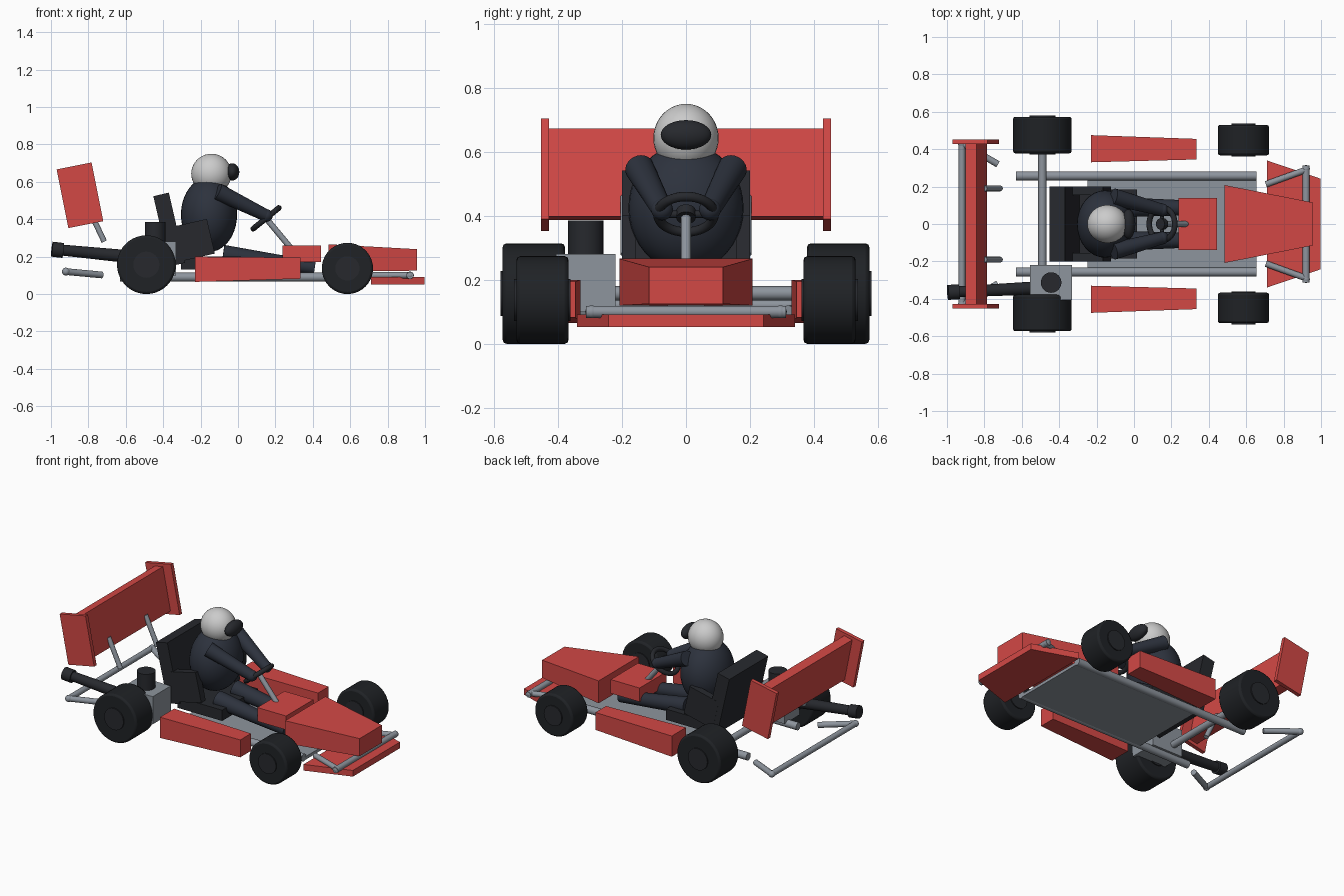
import bpy, math
from mathutils import Vector

if "Cube" in bpy.data.objects:
    bpy.data.objects.remove(bpy.data.objects["Cube"])


def material(name, rgb):
    m = bpy.data.materials.new(name)
    m.diffuse_color = (*rgb, 1)
    m.use_nodes = True
    m.node_tree.nodes["Principled BSDF"].inputs["Base Color"].default_value = m.diffuse_color
    return m


RED = material("red_paint", (0.65, 0.065, 0.06))
STEEL = material("steel", (0.27, 0.30, 0.34))
RUBBER = material("rubber", (0.014, 0.016, 0.019))
BLACK = material("black_trim", (0.02, 0.022, 0.027))
SUIT = material("suit", (0.026, 0.032, 0.047))
WHITE = material("white_shell", (0.75, 0.75, 0.74))


def finish(name, mat, bevel=0, smooth=False):
    o = bpy.context.object
    o.name = name
    o.data.materials.append(mat)
    if smooth:
        bpy.ops.object.shade_smooth_by_angle(angle=math.radians(35))
    if bevel:
        b = o.modifiers.new("bevel", 'BEVEL')
        b.width, b.segments = bevel, 2
    return o


def box(name, c, size, mat, tilt=0, bevel=0):
    # tilt is the rotation about y, positive leans the top toward -x
    bpy.ops.mesh.primitive_cube_add(size=1, location=c, rotation=(0, -math.radians(tilt), 0))
    bpy.context.object.scale = size
    bpy.ops.object.transform_apply(location=False, rotation=False, scale=True)
    return finish(name, mat, bevel)


def tube(name, a, b, r, mat, r2=None, bevel=0, sides=24):
    a, b = Vector(a), Vector(b)
    d = b - a
    bpy.ops.mesh.primitive_cone_add(vertices=sides, radius1=r, radius2=r if r2 is None else r2,
                                    depth=d.length, location=(a + b) / 2,
                                    rotation=d.to_track_quat('Z', 'Y').to_euler())
    return finish(name, mat, bevel, True)


def ball(name, c, radii, mat):
    bpy.ops.mesh.primitive_uv_sphere_add(segments=32, ring_count=20, radius=1, location=c)
    bpy.context.object.scale = radii
    return finish(name, mat, 0, True)


def wedge(name, back, front, mat):
    # each end is (x, y_min, y_max, z_min, z_max)
    v = [(x, y, z) for x, y0, y1, z0, z1 in (back, front)
         for y, z in ((y0, z0), (y1, z0), (y1, z1), (y0, z1))]
    f = [(3, 2, 1, 0), (4, 5, 6, 7)] + [(i, (i + 1) % 4, (i + 1) % 4 + 4, i + 4) for i in range(4)]
    me = bpy.data.meshes.new(name)
    me.from_pydata(v, [], f)
    o = bpy.data.objects.new(name, me)
    bpy.context.collection.objects.link(o)
    me.materials.append(mat)
    return o


# Chassis: floor, cross axle, rails
box("floor_pan", (0.203, 0, 0.08), (0.905, 0.49, 0.02), STEEL)
tube("rear_axle", (-0.49, -0.45, 0.158), (-0.49, 0.45, 0.158), 0.022, STEEL)

# Parts that repeat on each side
for s, side in ((1, "left"), (-1, "right")):
    tube(f"frame_rail_{side}", (-0.63, 0.257 * s, 0.09), (0.655, 0.257 * s, 0.09), 0.024, STEEL)

    # Wheels with hubs showing on both faces
    for end, x, r, y0, y1, hub in (("rear", -0.49, 0.157, 0.378, 0.573, 0.07),
                                   ("front", 0.585, 0.137, 0.367, 0.53, 0.065)):
        tube(f"{end}_tyre_{side}", (x, y0 * s, r), (x, y1 * s, r), r, RUBBER, bevel=0.012, sides=40)
        tube(f"{end}_hub_{side}", (x, (y0 - 0.006) * s, r), (x, (y1 + 0.007) * s, r), hub, BLACK)

    # Side pod
    wedge(f"side_pod_{side}", (-0.23, *sorted((0.33 * s, 0.475 * s)), 0.065, 0.2),
          (0.335, *sorted((0.345 * s, 0.455 * s)), 0.082, 0.195), RED)

    # Bumper stays
    tube(f"front_stay_{side}", (0.92, 0.29 * s, 0.1), (0.705, 0.212 * s, 0.1), 0.017, STEEL)
    tube(f"rear_stay_{side}", (-0.92, 0.43 * s, 0.12), (-0.728, 0.32 * s, 0.102), 0.018, STEEL)
    ball(f"rear_bumper_end_{side}", (-0.92, 0.43 * s, 0.12), (0.021,) * 3, STEEL)
    ball(f"front_bumper_end_{side}", (0.92, 0.295 * s, 0.1), (0.02,) * 3, STEEL)

    # Rear wing end plate and strut
    box(f"wing_end_plate_{side}", (-0.845, 0.44 * s, 0.528), (0.19, 0.025, 0.32), RED, 0).rotation_euler.y = -math.radians(11.3)
    tube(f"wing_strut_{side}", (-0.80, 0.19 * s, 0.46), (-0.715, 0.19 * s, 0.28), 0.015, STEEL)

    # Seat bolster
    box(f"seat_bolster_{side}", (-0.25, 0.178 * s, 0.285), (0.215, 0.045, 0.19), BLACK, 13)

    # Arm and leg
    tube(f"arm_{side}", (-0.11, 0.145 * s, 0.548), (0.15, 0.075 * s, 0.42), 0.046, SUIT, 0.033)
    ball(f"hand_{side}", (0.152, 0.075 * s, 0.42), (0.034,) * 3, SUIT)
    tube(f"leg_{side}", (-0.08, 0.09 * s, 0.21), (0.41, 0.085 * s, 0.14), 0.053, SUIT, 0.036)

# Front bodywork
wedge("nose_cone", (0.485, -0.208, 0.208, 0.12, 0.266), (0.957, -0.115, 0.115, 0.125, 0.24), RED)
wedge("steering_fairing", (0.237, -0.14, 0.14, 0.17, 0.26), (0.445, -0.14, 0.14, 0.17, 0.26), RED)
wedge("front_splitter", (0.71, -0.34, 0.34, 0.052, 0.092), (0.998, -0.242, 0.242, 0.052, 0.092), RED)
tube("front_bumper", (0.92, -0.312, 0.1), (0.92, 0.312, 0.1), 0.019, STEEL)

# Rear wing and bumper
box("rear_wing", (-0.843, 0, 0.53), (0.06, 0.86, 0.28), RED, 0).rotation_euler.y = -math.radians(11.3)
tube("rear_bumper", (-0.92, -0.43, 0.12), (-0.92, 0.43, 0.12), 0.018, STEEL)

# Engine and exhaust
box("engine_block", (-0.443, -0.313, 0.19), (0.225, 0.185, 0.18), STEEL)
tube("engine_cylinder", (-0.443, -0.313, 0.27), (-0.443, -0.313, 0.385), 0.055, BLACK)
tube("exhaust_pipe", (-0.48, -0.34, 0.19), (-0.95, -0.363, 0.236), 0.036, BLACK, 0.029)
tube("exhaust_tip", (-0.935, -0.362, 0.233), (-0.995, -0.366, 0.24), 0.04, BLACK)

# Seat
box("seat_base", (-0.145, 0, 0.165), (0.32, 0.37, 0.07), BLACK)
box("seat_back", (-0.368, 0, 0.345), (0.085, 0.40, 0.385), BLACK, 13)

# Driver
ball("torso", (-0.155, 0, 0.425), (0.15, 0.18, 0.2), SUIT)
ball("helmet", (-0.142, 0, 0.643), (0.108, 0.102, 0.107), WHITE)
ball("visor", (-0.03, 0, 0.653), (0.037, 0.079, 0.046), BLACK)

# Steering wheel: rim, spokes, hub, column
c, ang = Vector((0.15, 0, 0.405)), math.radians(-39)
axis = Vector((math.sin(ang), 0, math.cos(ang)))
bpy.ops.mesh.primitive_torus_add(major_segments=36, minor_segments=12, major_radius=0.088,
                                 minor_radius=0.015, location=c, rotation=(0, ang, 0))
finish("steering_rim", BLACK, 0, True)
tube("steering_spokes", c + Vector((0, -0.085, 0)), c + Vector((0, 0.085, 0)), 0.011, BLACK)
tube("steering_hub", c - axis * 0.015, c + axis * 0.015, 0.03, BLACK)
tube("steering_column", c, (0.30, 0, 0.225), 0.016, STEEL)
